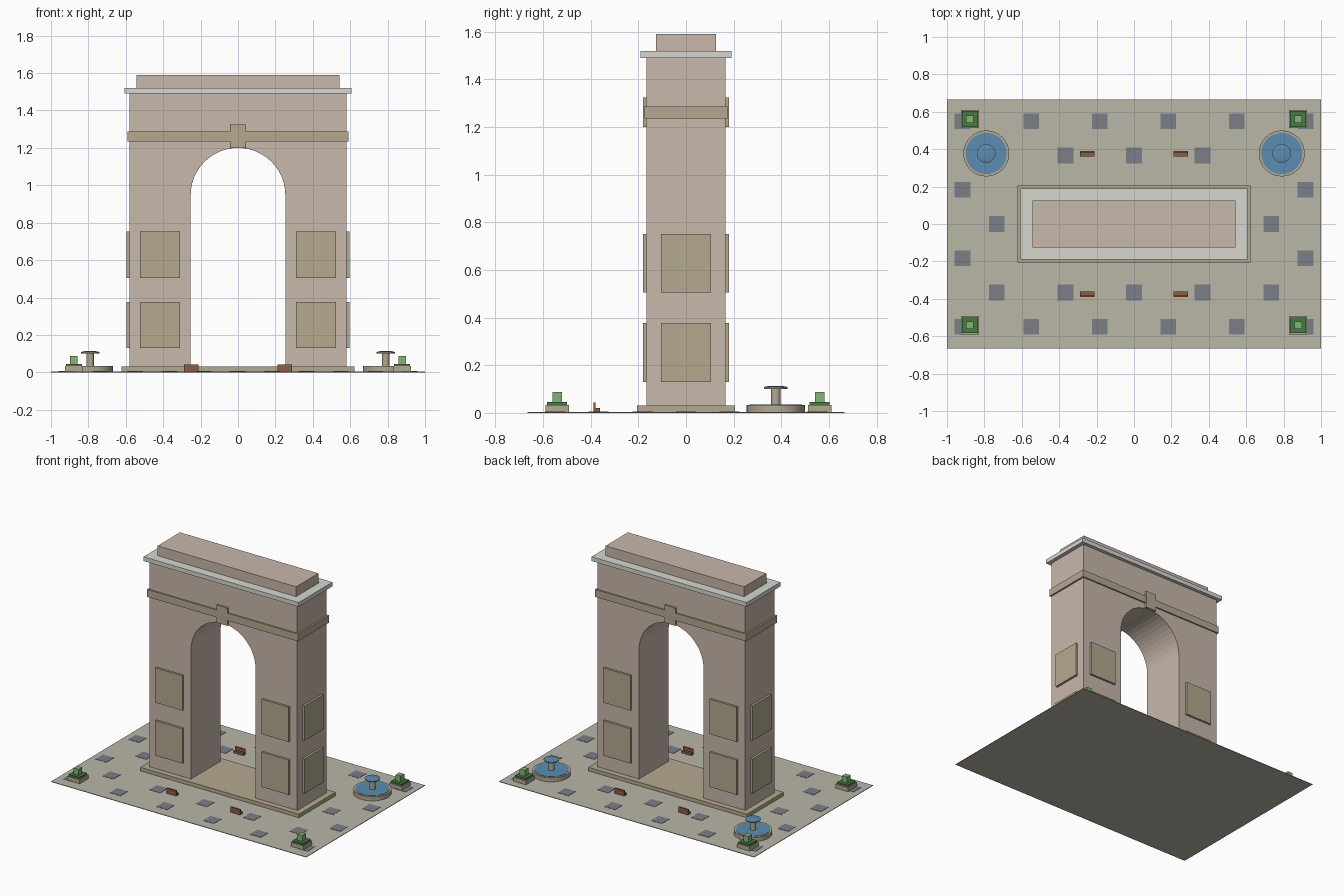
import bpy, bmesh
from math import pi, sin, cos

if "Cube" in bpy.data.objects:
    bpy.data.objects.remove(bpy.data.objects["Cube"])


def material(name, r, g, b):
    m = bpy.data.materials.new(name)
    m.diffuse_color = (r, g, b, 1)
    m.use_nodes = True
    m.node_tree.nodes["Principled BSDF"].inputs["Base Color"].default_value = m.diffuse_color
    return m


STONE = material("pink_stone", 0.58, 0.48, 0.41)
TAN = material("tan_stone", 0.46, 0.40, 0.28)
PALE = material("pale_stone", 0.68, 0.68, 0.64)
PAVING = material("paving", 0.49, 0.47, 0.39)
SLATE = material("slate", 0.20, 0.21, 0.25)
WATER = material("water", 0.10, 0.27, 0.45)
WOOD = material("wood", 0.27, 0.11, 0.05)
LEAF = material("dark_leaf", 0.06, 0.20, 0.05)
SPROUT = material("light_leaf", 0.23, 0.46, 0.17)


def finish(name, bm, mat):
    bmesh.ops.recalc_face_normals(bm, faces=bm.faces)
    me = bpy.data.meshes.new(name)
    bm.to_mesh(me)
    bm.free()
    me.materials.append(mat)
    ob = bpy.data.objects.new(name, me)
    bpy.context.collection.objects.link(ob)
    return ob


def box(name, mat, x0, x1, y0, y1, z0, z1):
    bm = bmesh.new()
    bmesh.ops.create_cube(bm, size=1)
    for v in bm.verts:
        v.co = (x1 if v.co.x > 0 else x0, y1 if v.co.y > 0 else y0, z1 if v.co.z > 0 else z0)
    return finish(name, bm, mat)


def block(name, mat, cx, cy, hx, hy, z0, z1):
    return box(name, mat, cx - hx, cx + hx, cy - hy, cy + hy, z0, z1)


def drum(name, mat, cx, cy, r0, r1, z0, z1, n=32):
    bm = bmesh.new()
    bmesh.ops.create_cone(bm, cap_ends=True, segments=n, radius1=r0, radius2=r1, depth=z1 - z0)
    bmesh.ops.translate(bm, vec=(cx, cy, (z0 + z1) / 2), verts=bm.verts)
    ob = finish(name, bm, mat)
    bpy.context.view_layer.objects.active = ob
    ob.select_set(True)
    bpy.ops.object.shade_smooth_by_angle()
    ob.select_set(False)
    return ob


# Plaza with a checker of inset slabs, left clear around the arch
block("plaza", PAVING, 0, 0, 1.0, 0.665, 0, 0.004)
pitch = 0.1833
for j in range(-3, 4):
    for i in range(-5, 6):
        clear = abs(j) <= 1 and abs(i) < 4
        if (j % 2 == 0 and i % 2 == 0 or j % 2 and i % 2) and not clear:
            block("paving_slab", SLATE, i * pitch, j * pitch, 0.042, 0.042, 0.003, 0.006)

# Arch body: profile with the opening, extruded in depth
block("plinth", TAN, 0, 0, 0.622, 0.205, 0.003, 0.03)
R, SPRING, N = 0.253, 0.947, 24
profile = [(0.58, 0.03), (0.58, 1.49), (-0.58, 1.49), (-0.58, 0.03), (-R, 0.03)]
profile += [(-R * cos(pi * k / N), SPRING + R * sin(pi * k / N)) for k in range(N + 1)]
profile += [(R, 0.03)]
bm = bmesh.new()
face = bm.faces.new([bm.verts.new((x, -0.165, z)) for x, z in profile])
ext = bmesh.ops.extrude_face_region(bm, geom=[face], use_keep_orig=True)
bmesh.ops.translate(bm, vec=(0, 0.33, 0), verts=[g for g in ext["geom"] if isinstance(g, bmesh.types.BMVert)])
finish("arch_body", bm, STONE)

# Band, cornice and attic
block("band", TAN, 0, 0, 0.592, 0.175, 1.235, 1.287)
block("cornice", PALE, 0, 0, 0.608, 0.19, 1.49, 1.52)
block("attic", STONE, 0, 0, 0.543, 0.125, 1.52, 1.59)

# Keystones and relief panels on all sides
for s in (-1, 1):
    block("keystone", TAN, 0, s * 0.17, 0.042, 0.01, 1.2, 1.325)
    for z in (0.13, 0.505):
        block("end_panel", TAN, s * 0.585, 0, 0.011, 0.105, z, z + 0.247)
        for t in (-1, 1):
            block("face_panel", TAN, s * 0.417, t * 0.17, 0.106, 0.01, z, z + 0.247)

for s in (-1, 1):
    # Fountains behind the arch
    fx, fy = s * 0.79, 0.377
    drum("fountain_basin", TAN, fx, fy, 0.123, 0.123, 0.003, 0.033)
    drum("basin_water", WATER, fx, fy, 0.11, 0.11, 0.028, 0.035)
    drum("fountain_stem", TAN, fx, fy, 0.02, 0.02, 0.03, 0.102, 16)
    drum("fountain_dish", TAN, fx, fy, 0.048, 0.05, 0.101, 0.109)
    drum("dish_water", WATER, fx, fy, 0.048, 0.03, 0.109, 0.113)

    for t, py in ((-1, -0.541), (1, 0.561)):
        # Corner planters
        px = s * 0.877
        block("planter", TAN, px, py, 0.049, 0.049, 0.003, 0.033)
        block("shrub_base", LEAF, px, py, 0.042, 0.042, 0.033, 0.045)
        block("shrub_top", SPROUT, px, py, 0.02, 0.02, 0.045, 0.088)
        # Benches facing the arch
        bx, by = s * 0.25, t * 0.375
        block("bench_seat", WOOD, bx, by, 0.038, 0.013, 0.003, 0.02)
        block("bench_back", WOOD, bx, by + t * 0.009, 0.038, 0.005, 0.018, 0.043)
